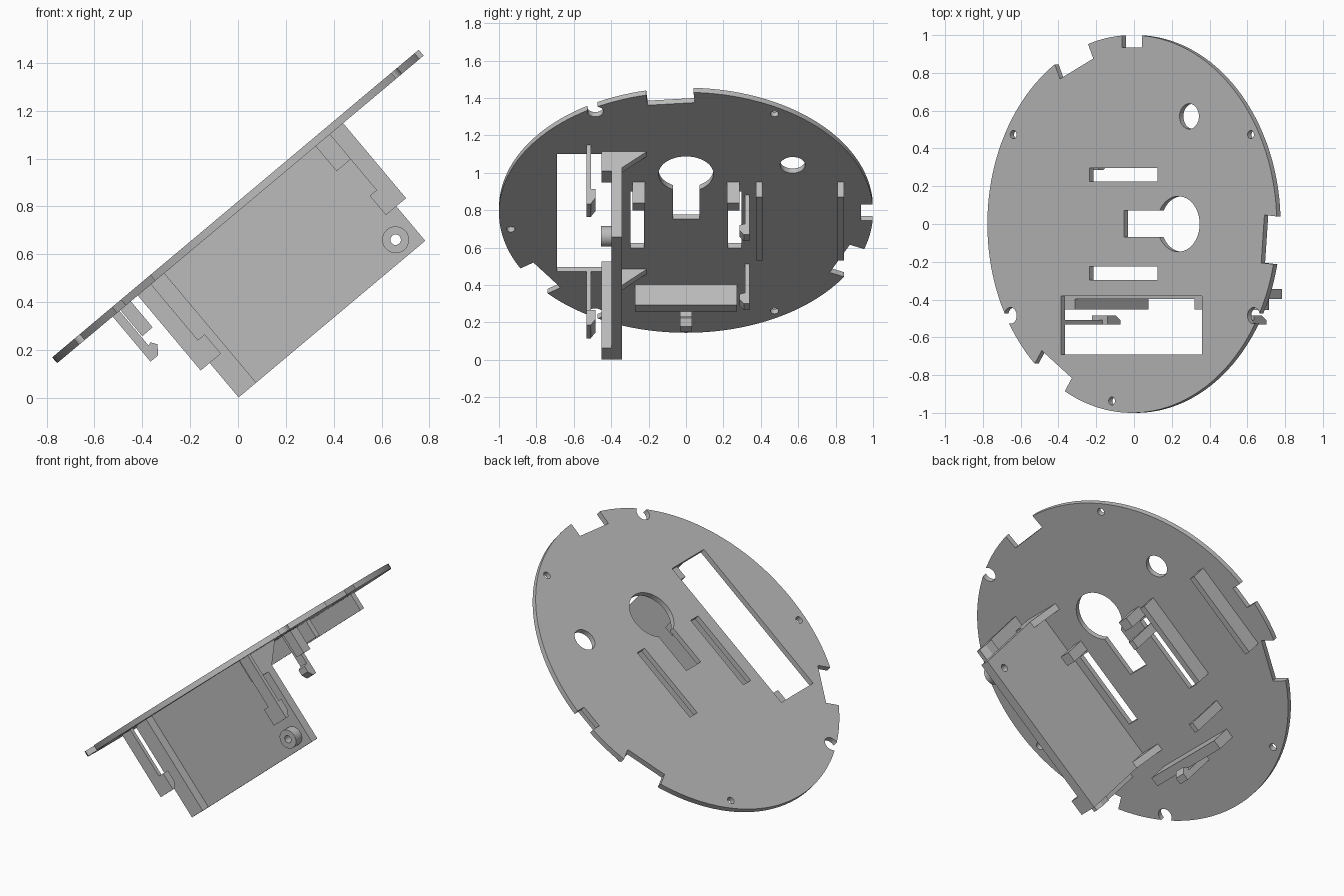
import bpy, bmesh
from math import radians, cos, sin
from mathutils import Matrix

cube = bpy.data.objects.get("Cube")
if cube:
    bpy.data.objects.remove(cube, do_unlink=True)

# Everything is laid out flat, then tilted by this frame
TILT = Matrix.Translation((0, 0, 0.8)) @ Matrix.Rotation(radians(-40), 4, 'Y')
TOP, UNDER = 0.016, -0.016
SEAT = -0.01  # hanging parts sink slightly into the plate

grey = bpy.data.materials.new("plain grey")
grey.use_nodes = True
colour = (0.5, 0.5, 0.5, 1)
grey.diffuse_color = colour
grey.node_tree.nodes["Principled BSDF"].inputs["Base Color"].default_value = colour


def finish(name, bm, cutter=False):
    bmesh.ops.recalc_face_normals(bm, faces=bm.faces)
    mesh = bpy.data.meshes.new(name)
    bm.to_mesh(mesh)
    bm.free()
    mesh.materials.append(grey)
    obj = bpy.data.objects.new(name, mesh)
    bpy.context.collection.objects.link(obj)
    obj.matrix_world = TILT
    if cutter:
        obj.hide_render = True
        obj.hide_viewport = True
        obj.display_type = 'WIRE'
    return obj


def box(name, u, v, w, turn=0, cutter=False):
    bm = bmesh.new()
    size = [b - a for a, b in (u, v, w)]
    mid = [(a + b) / 2 for a, b in (u, v, w)]
    m = Matrix.Rotation(radians(turn), 4, 'Z') @ Matrix.Translation(mid) @ Matrix.Diagonal((*size, 1))
    bmesh.ops.create_cube(bm, size=1, matrix=m)
    return finish(name, bm, cutter)


def drum(name, centre, radius, depth, sides=32, along_y=False, cutter=False):
    bm = bmesh.new()
    m = Matrix.Translation(centre)
    if along_y:
        m = m @ Matrix.Rotation(radians(90), 4, 'X')
    bmesh.ops.create_cone(bm, cap_ends=True, segments=sides, radius1=radius,
                          radius2=radius, depth=depth, matrix=m)
    return finish(name, bm, cutter)


def prism(name, outline, offset):
    bm = bmesh.new()
    face = bm.faces.new([bm.verts.new(p) for p in outline])
    out = bmesh.ops.extrude_face_region(bm, geom=[face])
    verts = [g for g in out["geom"] if isinstance(g, bmesh.types.BMVert)]
    bmesh.ops.translate(bm, verts=verts, vec=offset)
    return finish(name, bm)


def cut(obj, cutters):
    for c in cutters:
        mod = obj.modifiers.new(c.name, 'BOOLEAN')
        mod.operation = 'DIFFERENCE'
        mod.solver = 'EXACT'
        mod.object = c


def polar(angle, r):
    return (r * cos(radians(angle)), r * sin(radians(angle)), 0)


# Round base plate with its openings
plate = drum("base_plate", (0, 0, 0), 1, TOP - UNDER, 128)
THRU = (-0.1, 0.1)
holes = [
    box("window_cutter", (-0.49, 0.485), (-0.69, -0.38), THRU, cutter=True),
    drum("keyhole_cutter", (0.32, 0, 0), 0.147, 0.2, 48, cutter=True),
    box("keyhole_slot_cutter", (-0.055, 0.3), (-0.069, 0.071), THRU, cutter=True),
    drum("cable_hole_cutter", (0.395, 0.57, 0), 0.067, 0.2, cutter=True),
    box("rim_slot_cutter", (-0.068, 0.068), (0.935, 1.1), THRU, cutter=True),
]
for s in (-1, 1):
    holes.append(box("side_slot_cutter", (-0.293, 0.177), sorted((s * 0.225, s * 0.297)), THRU, cutter=True))
for angle in (30, 150, 261.5):
    holes.append(drum("screw_hole_cutter", polar(angle, 0.947), 0.022, 0.2, 20, cutter=True))
for angle in (-30, 210):
    holes.append(drum("round_notch_cutter", polar(angle, 0.97), 0.043, 0.2, 24, cutter=True))
for angle in (115, 235, 355):
    holes.append(box("rim_notch_cutter", (0.907, 1.2), (-0.127, 0.127), THRU, angle, cutter=True))
cut(plate, holes)

# Upright side board with edge strip, corner block and pivot boss
BOARD, OUTER = (-0.397, -0.343), (-0.453, -0.39)
board = box("side_board", (-0.511, 0.507), BOARD, (-0.613, SEAT))
box("board_edge_strip", (-0.511, -0.415), OUTER, (-0.613, SEAT))
box("board_corner_block", (0.41, 0.507), OUTER, (-0.152, SEAT))
boss = drum("pivot_boss", (0.415, -0.423, -0.53), 0.056, 0.062, along_y=True)
bore = drum("pivot_bore_cutter", (0.415, -0.4, -0.53), 0.022, 0.3, 20, True, True)
cut(board, [bore])
cut(boss, [bore])

# Triangular braces behind the board
for name, u in (("lower_brace", -0.511), ("upper_brace", 0.467)):
    prism(name, [(u, -0.35, SEAT), (u, -0.21, UNDER), (u, -0.35, -0.135)], (0.04, 0, 0))

# Spring clips at both ends of the window
for s, end in ((-1, "lower"), (1, "upper")):
    box(end + "_window_clip_arm", sorted((s * 0.487, s * 0.56)), (-0.532, -0.508), (-0.425, SEAT))
    u0, u1 = s * 0.45, s * 0.56
    prism(end + "_window_clip_hook",
          [(u0, -0.532, -0.32), (u0, -0.485, -0.32), (u0, -0.485, -0.385),
           (u0, -0.51, -0.425), (u0, -0.532, -0.425)], (u1 - u0, 0, 0))

# Posts beside the slots
for s, side in ((-1, "right"), (1, "left")):
    box(side + "_slot_post", (0.19, 0.252), sorted((s * 0.22, s * 0.285)), (-0.16, SEAT))

# Small clips next to the left slot
for name, u in (("lower", (-0.485, -0.43)), ("upper", (0.09, 0.144))):
    box(name + "_slot_clip_arm", u, (0.315, 0.34), (-0.29, SEAT))
    prism(name + "_slot_clip_hook",
          [(u[0], 0.33, -0.21), (u[0], 0.285, -0.225), (u[0], 0.285, -0.26),
           (u[0], 0.31, -0.29), (u[0], 0.33, -0.29)], (u[1] - u[0], 0, 0))

# Long guide ribs
for name, v in (("inner", 0.375), ("outer", 0.81)):
    box(name + "_guide_rib", (-0.275, 0.252), (v, v + 0.035), (-0.12, SEAT))

# Stop bar and its hooked catch near the low rim
box("stop_bar", (-0.655, -0.598), (-0.273, 0.273), (-0.158, SEAT))
prism("stop_catch",
      [(-0.697, -0.033, SEAT), (-0.66, -0.033, SEAT), (-0.66, -0.033, -0.205),
       (-0.645, -0.033, -0.2), (-0.628, -0.033, -0.225), (-0.655, -0.033, -0.262),
       (-0.697, -0.033, -0.262)], (0, 0.066, 0))

# Smooth the round surfaces, keeping edges sharp
bpy.ops.object.select_all(action='DESELECT')
for obj in (plate, boss):
    obj.select_set(True)
    bpy.context.view_layer.objects.active = obj
bpy.ops.object.shade_smooth_by_angle(angle=radians(30))
